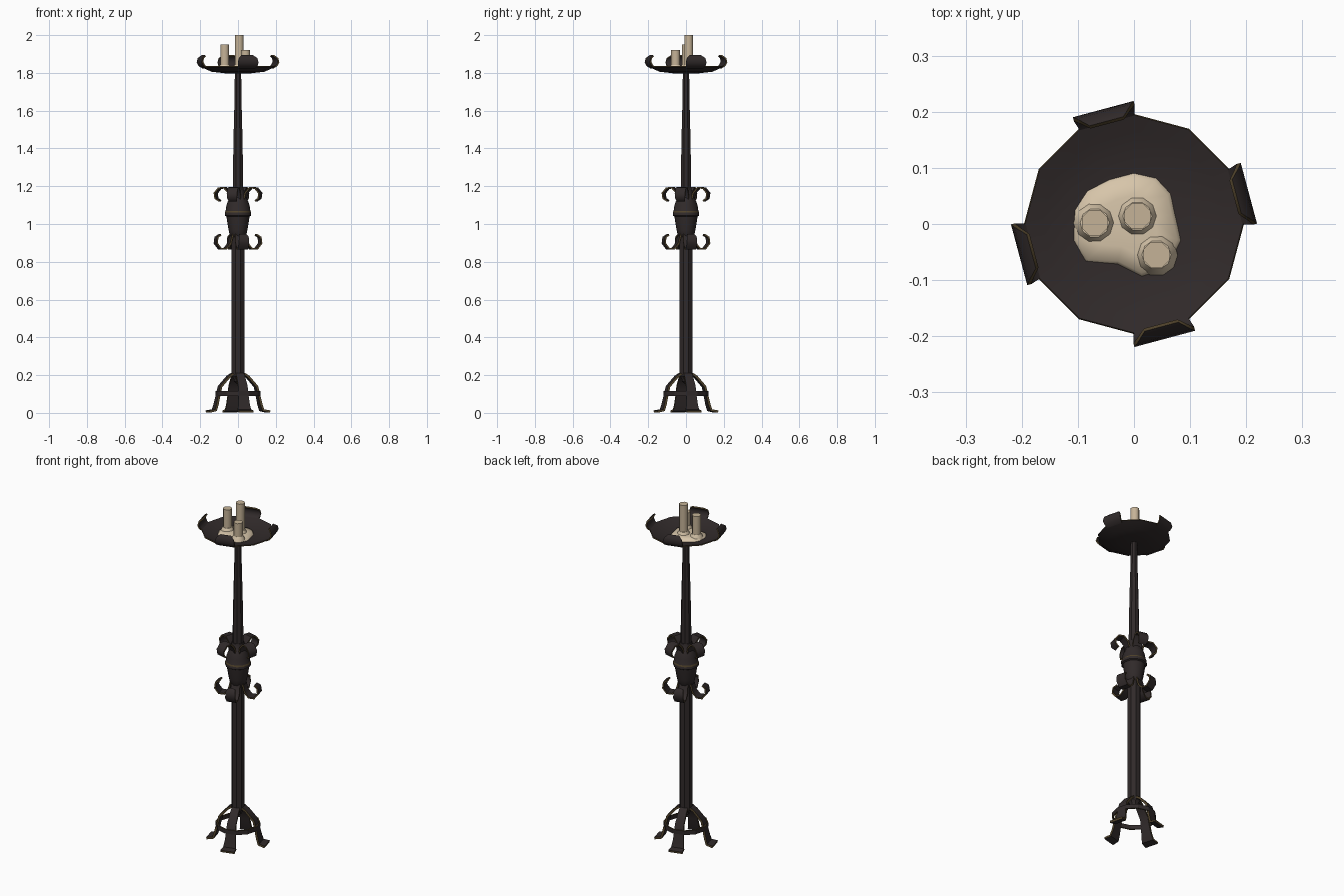
import bpy, bmesh, math
from mathutils import Vector

if "Cube" in bpy.data.objects:
    bpy.data.objects.remove(bpy.data.objects["Cube"])


def material(name, rgb):
    m = bpy.data.materials.new(name)
    m.diffuse_color = (*rgb, 1)
    m.use_nodes = True
    m.node_tree.nodes["Principled BSDF"].inputs["Base Color"].default_value = m.diffuse_color
    return m


IRON = material("dark iron", (0.030, 0.023, 0.023))
BRONZE = material("worn bronze edge", (0.080, 0.055, 0.024))
CANDLE = material("candle cream", (0.56, 0.45, 0.31))
WAX = material("melted wax", (0.68, 0.56, 0.40))


def finish(bm, name, mats, angle=35):
    bmesh.ops.recalc_face_normals(bm, faces=bm.faces[:])
    me = bpy.data.meshes.new(name)
    bm.to_mesh(me)
    bm.free()
    ob = bpy.data.objects.new(name, me)
    bpy.context.collection.objects.link(ob)
    for m in mats:
        me.materials.append(m)
    bpy.ops.object.select_all(action='DESELECT')
    ob.select_set(True)
    bpy.context.view_layer.objects.active = ob
    bpy.ops.object.shade_smooth_by_angle(angle=math.radians(angle))
    return ob


def lathe(name, profile, n, mats, centre=(0, 0), phase=0.0, bands=(), angle=35, closed=False):
    """Revolve (radius, z) points; segments listed in bands get the second material."""
    bm = bmesh.new()
    rings = []
    for r, z in profile:
        rings.append([bm.verts.new((centre[0] + r * math.cos(phase + math.tau * i / n),
                                    centre[1] + r * math.sin(phase + math.tau * i / n), z))
                      for i in range(n)])
    pairs = list(zip(rings, rings[1:]))
    if closed:
        pairs.append((rings[-1], rings[0]))
    for k, (a, b) in enumerate(pairs):
        for i in range(n):
            j = (i + 1) % n
            f = bm.faces.new((a[i], a[j], b[j], b[i]))
            f.material_index = 1 if k in bands else 0
    if not closed:
        bm.faces.new(rings[0])
        bm.faces.new(rings[-1])
    return finish(bm, name, mats, angle)


def straps(name, path, t, turn):
    """Four bent straps round the axis; path holds (radius, z, half width)."""
    for q in range(4):
        ang = math.radians(turn + 90 * q)
        out = Vector((math.cos(ang), math.sin(ang), 0))
        side = Vector((-math.sin(ang), math.cos(ang), 0))
        bm = bmesh.new()
        rings = []
        for i, (r, z, w) in enumerate(path):
            a, b = path[max(i - 1, 0)], path[min(i + 1, len(path) - 1)]
            d = Vector((b[0] - a[0], b[1] - a[1])).normalized()
            ring = []
            for s, h in ((-1, -1), (1, -1), (1, 1), (-1, 1)):
                rr, zz = r - d.y * h * t / 2, z + d.x * h * t / 2
                ring.append(bm.verts.new(out * rr + side * (s * w) + Vector((0, 0, max(zz, 0)))))
            rings.append(ring)
        for a, b in zip(rings, rings[1:]):
            for k in range(4):
                f = bm.faces.new((a[k], a[(k + 1) % 4], b[(k + 1) % 4], b[k]))
                f.material_index = k % 2      # thin edges are worn
        bm.faces.new(rings[0])
        bm.faces.new(rings[-1]).material_index = 1
        finish(bm, f"{name}_{q + 1}", [IRON, BRONZE], 50)


# Poles, with a small finial under the lower one
lathe("lower_pole", [(0.008, 0.155), (0.022, 0.165), (0.024, 0.18), (0.036, 0.195),
                     (0.036, 0.94)], 8, [IRON], phase=math.pi / 8)
lathe("upper_pole", [(0.031, 1.13), (0.028, 1.33), (0.025, 1.48), (0.021, 1.62),
                     (0.018, 1.805)], 8, [IRON], phase=math.pi / 8)

# Central knob with a worn band
lathe("knob", [(0.036, 0.93), (0.044, 0.94), (0.050, 0.97), (0.057, 1.01), (0.061, 1.04),
               (0.070, 1.045), (0.070, 1.06), (0.066, 1.068), (0.061, 1.10), (0.046, 1.14),
               (0.036, 1.155), (0.033, 1.18)], 12, [IRON, BRONZE], bands=(6,))

# Curled hooks above and below the knob
straps("upper_hook", [(0.034, 1.115, 0.025), (0.046, 1.165, 0.026), (0.070, 1.192, 0.027),
                      (0.100, 1.190, 0.028), (0.122, 1.163, 0.028), (0.118, 1.135, 0.026),
                      (0.098, 1.122, 0.020)], 0.009, -15)
straps("lower_hook", [(0.034, 0.945, 0.025), (0.046, 0.897, 0.026), (0.070, 0.870, 0.027),
                      (0.100, 0.870, 0.028), (0.122, 0.898, 0.028), (0.118, 0.930, 0.026),
                      (0.098, 0.943, 0.020)], 0.009, 15)

# Legs and the ring that ties them
straps("leg", [(0.030, 0.207, 0.022), (0.052, 0.192, 0.023), (0.098, 0.140, 0.025),
               (0.110, 0.090, 0.027), (0.120, 0.045, 0.031), (0.130, 0.014, 0.036),
               (0.166, 0.007, 0.040)], 0.012, 15)
lathe("leg_ring", [(0.112, 0.09), (0.120, 0.09), (0.120, 0.115), (0.112, 0.115)], 12,
      [IRON, BRONZE], bands=(0, 2), closed=True, angle=20)

# Twelve-sided drip tray with upturned lips on every third edge
lathe("tray", [(0.02, 1.797), (0.07, 1.798), (0.14, 1.806), (0.196, 1.831), (0.194, 1.836),
               (0.165, 1.826), (0.13, 1.815), (0.07, 1.809), (0.02, 1.808)], 12,
      [IRON, BRONZE], bands=(3,), angle=40)
straps("tray_lip", [(0.178, 1.826, 0.047), (0.198, 1.838, 0.053), (0.208, 1.856, 0.056),
                    (0.204, 1.877, 0.050), (0.187, 1.891, 0.031)], 0.008, 15)

# Melted wax puddle with an uneven outline
outline = [(0.085, -0.03), (0.073, 0.02), (0.066, 0.055), (0.04, 0.083), (0, 0.092),
           (-0.045, 0.08), (-0.085, 0.06), (-0.108, 0.025), (-0.11, -0.03), (-0.088, -0.068),
           (-0.03, -0.072), (0.015, -0.095), (0.06, -0.08)]
bm = bmesh.new()
rings = [[bm.verts.new((x * s - 0.012 * (1 - s), y * s, z)) for x, y in outline]
         for s, z in ((1, 1.808), (0.92, 1.822), (0.55, 1.827))]
n = len(outline)
for a, b in zip(rings, rings[1:]):
    for i in range(n):
        bm.faces.new((a[i], a[(i + 1) % n], b[(i + 1) % n], b[i]))
bm.faces.new(rings[0])
bm.faces.new(rings[-1])
finish(bm, "wax_puddle", [WAX], 70)

# Candles, each standing in a small wax collar
for i, (x, y, top) in enumerate(((-0.07, 0.002, 1.95), (0.006, 0.014, 2.0), (0.04, -0.055, 1.92))):
    lathe(f"candle_{i + 1}", [(0.025, 1.815), (0.025, top)], 8, [CANDLE], (x, y), math.pi / 8, angle=50)
    lathe(f"wax_collar_{i + 1}", [(0.038, 1.815), (0.033, 1.829), (0.026, 1.842)], 10,
          [WAX], (x, y), angle=60)
